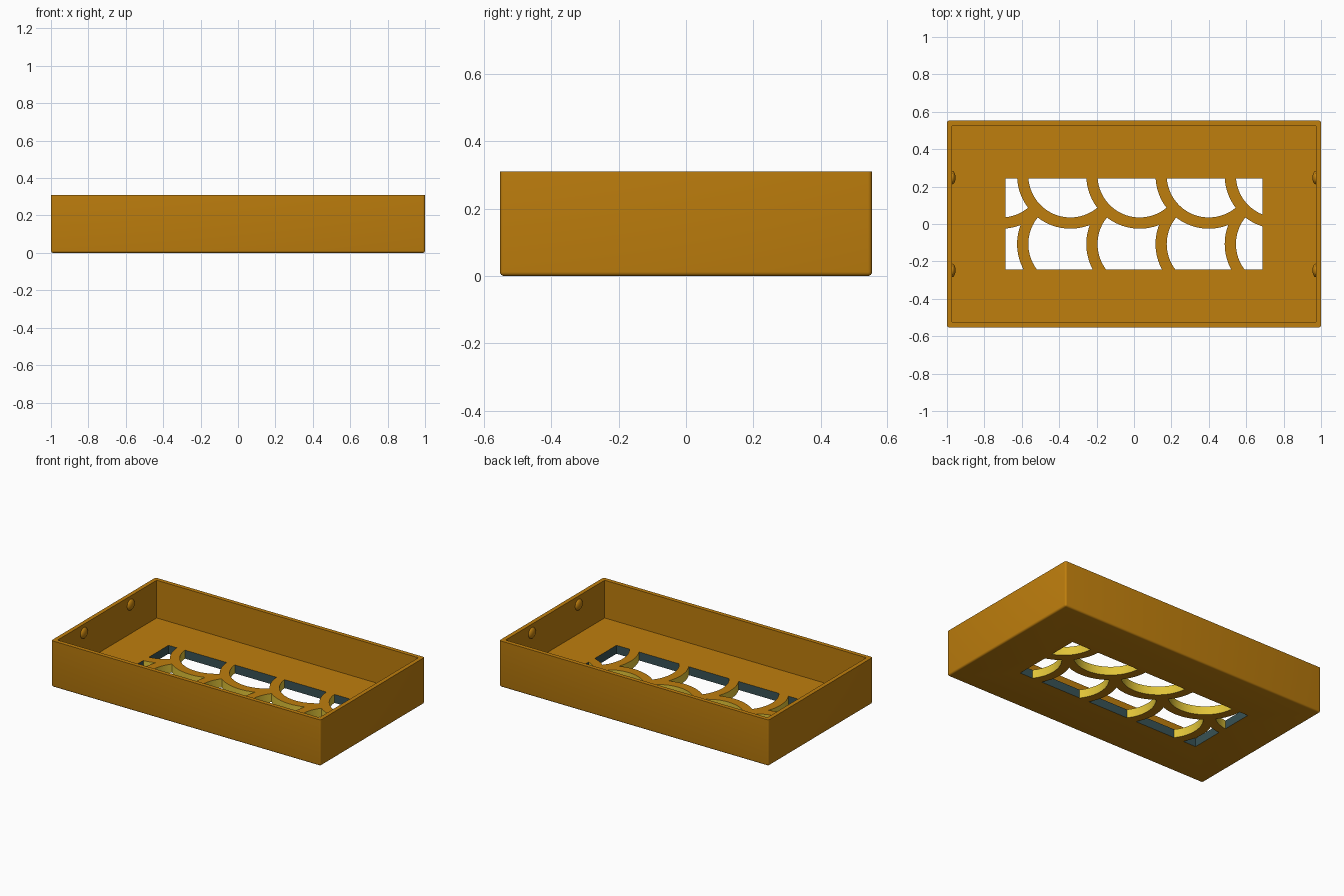
import bpy, bmesh, math

if "Cube" in bpy.data.objects:
    bpy.data.objects.remove(bpy.data.objects["Cube"])

WALL, FLOOR, HEIGHT = 0.028, 0.057, 0.31
HALF_X, HALF_Y = 1.0, 0.553
WIN_X, WIN_Y = 0.687, 0.244          # window half sizes
R_IN, R_OUT, PITCH = 0.225, 0.285, 0.37
ROWS = (0.26, -0.107)                # centre y of the scale rows, top row overlaps the lower


def material(name, rgb):
    m = bpy.data.materials.new(name)
    m.diffuse_color = (*rgb, 1)
    m.use_nodes = True
    m.node_tree.nodes["Principled BSDF"].inputs["Base Color"].default_value = m.diffuse_color
    return m


ochre = material("ochre", (0.52, 0.21, 0.004))
slate = material("dark slate", (0.04, 0.085, 0.09))
yellow = material("yellow", (0.75, 0.55, 0.04))


def obj_from(bm, name):
    me = bpy.data.meshes.new(name)
    bm.to_mesh(me)
    bm.free()
    ob = bpy.data.objects.new(name, me)
    bpy.context.collection.objects.link(ob)
    return ob


def box(name, hx, hy, z0, z1):
    bm = bmesh.new()
    bmesh.ops.create_cube(bm, size=1)
    for v in bm.verts:
        v.co = (v.co.x * 2 * hx, v.co.y * 2 * hy, z0 + (v.co.z + 0.5) * (z1 - z0))
    return obj_from(bm, name)


def disc(name, x, y, r, h):
    bm = bmesh.new()
    bmesh.ops.create_cone(bm, cap_ends=True, segments=96, radius1=r, radius2=r, depth=h)
    bmesh.ops.translate(bm, verts=bm.verts, vec=(x, y, FLOOR / 2))
    return obj_from(bm, name)


def boolean(ob, other, op):
    """Apply a boolean and discard the helper."""
    mod = ob.modifiers.new("cut", 'BOOLEAN')
    mod.operation, mod.object, mod.solver = op, other, 'EXACT'
    bpy.context.view_layer.objects.active = ob
    bpy.ops.object.modifier_apply(modifier=mod.name)
    bpy.data.objects.remove(other)


# Tray shell: rounded outside edges, sharp open rim
tray = box("tray", HALF_X, HALF_Y, 0, HEIGHT)
bm = bmesh.new()
bm.from_mesh(tray.data)
edges = [e for e in bm.edges if min(v.co.z for v in e.verts) < 0.01]
bmesh.ops.bevel(bm, geom=edges, offset=0.012, segments=4, profile=0.5, affect='EDGES')
bm.to_mesh(tray.data)
bm.free()
boolean(tray, box("cavity", HALF_X - WALL, HALF_Y - WALL, FLOOR, 0.5), 'DIFFERENCE')

# Overlapping scale openings: each circle is covered by its right neighbour and the row above
centres = [-0.71 + PITCH * i for i in range(5)]
for row, cy in enumerate(ROWS):
    for i, cx in enumerate(centres):
        cell = disc("cell", cx, cy, R_IN, 0.16)
        boolean(cell, box("window", WIN_X, WIN_Y, -0.2, 0.25), 'INTERSECT')
        covers = [(cx + PITCH, cy)]
        if row:
            covers += [(x, ROWS[0]) for x in centres + [-0.71 - PITCH] if abs(x - cx) < 0.5]
        for x, y in covers:
            boolean(cell, disc("cover", x, y, R_OUT, 0.3), 'DIFFERENCE')
        if len(cell.data.polygons):
            boolean(tray, cell, 'DIFFERENCE')
        else:
            bpy.data.objects.remove(cell)

# Colour the cut walls: straight window sides slate, curved scale sides yellow
tray.data.materials.clear()
for m in (ochre, slate, yellow):
    tray.data.materials.append(m)
for p in tray.data.polygons:
    c, n = p.center, p.normal
    p.material_index = 0
    if abs(n.z) < 0.5 and abs(c.x) < WIN_X + 0.01 and abs(c.y) < WIN_Y + 0.01:
        straight = abs(abs(c.x) - WIN_X) < 0.002 or abs(abs(c.y) - WIN_Y) < 0.002
        p.material_index = 1 if straight else 2

# Small snap bumps on the short inner walls
bumps = []
for sx in (-1, 1):
    for sy in (-1, 1):
        bm = bmesh.new()
        bmesh.ops.create_uvsphere(bm, u_segments=32, v_segments=16, radius=1)
        for v in bm.verts:
            v.co = (sx * (HALF_X - WALL) + v.co.x * 0.018,
                    sy * 0.248 + v.co.y * 0.036, 0.252 + v.co.z * 0.036)
        ob = obj_from(bm, "snap_bump")
        ob.data.materials.append(ochre)
        bumps.append(ob)

for ob in [tray] + bumps:
    bpy.ops.object.select_all(action='DESELECT')
    ob.select_set(True)
    bpy.context.view_layer.objects.active = ob
    bpy.ops.object.shade_smooth_by_angle(angle=math.radians(30))
